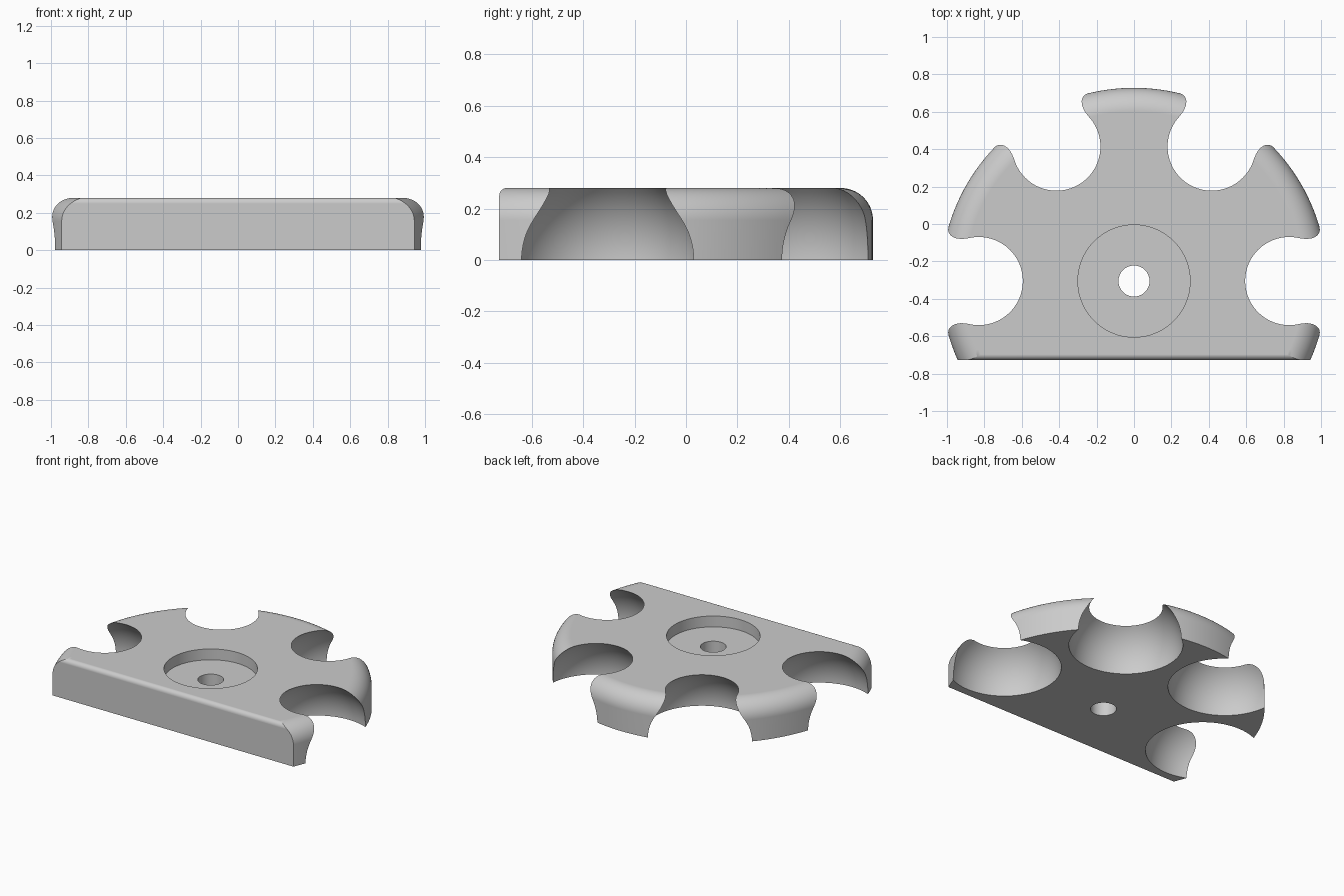
import bpy, bmesh
from math import sin, cos, pi, radians

cube = bpy.data.objects.get("Cube")
if cube:
    bpy.data.objects.remove(cube, do_unlink=True)

HUB_Y, RADIUS, HEIGHT = -0.305, 1.033, 0.28
FRONT_Y, FILLET, FRONT_FILLET = -0.727, 0.125, 0.03
BALL_RADIUS, BALL_DISTANCE = 0.366, 0.83
RECESS_DEPTH = 0.077

material = bpy.data.materials.new("light grey")
material.use_nodes = True
grey = (0.6, 0.6, 0.6, 1)
material.diffuse_color = grey
material.node_tree.nodes["Principled BSDF"].inputs["Base Color"].default_value = grey


def finish(name, bm):
    bmesh.ops.recalc_face_normals(bm, faces=bm.faces)
    mesh = bpy.data.meshes.new(name)
    bm.to_mesh(mesh)
    bm.free()
    mesh.materials.append(material)
    obj = bpy.data.objects.new(name, mesh)
    bpy.context.collection.objects.link(obj)
    return obj


def turned(name, profile, segments=160):
    """Solid of revolution about the hub from (radius, z) points."""
    bm = bmesh.new()
    rings = []
    for r, z in profile:
        angles = [2 * pi * (i + 0.5) / segments for i in range(segments)]
        rings.append([bm.verts.new((r * cos(a), HUB_Y + r * sin(a), z)) for a in angles])
    for low, high in zip(rings, rings[1:]):
        for i in range(segments):
            j = (i + 1) % segments
            bm.faces.new((low[i], low[j], high[j], high[i]))
    bm.faces.new(rings[0][::-1])
    bm.faces.new(rings[-1])
    return finish(name, bm)


def ball(name, angle):
    bm = bmesh.new()
    bmesh.ops.create_uvsphere(bm, u_segments=96, v_segments=49, radius=BALL_RADIUS)
    centre = (BALL_DISTANCE * cos(angle), HUB_Y + BALL_DISTANCE * sin(angle), 0)
    bmesh.ops.translate(bm, verts=bm.verts, vec=centre)
    return finish(name, bm)


def front_trim(name):
    """Long cutter that leaves a flat front with a softly rounded top edge."""
    profile = [(-2, -1), (FRONT_Y, -1)]
    for i in range(9):
        a = pi / 2 * i / 8
        profile.append((FRONT_Y + FRONT_FILLET * (1 - cos(a)),
                        HEIGHT - FRONT_FILLET * (1 - sin(a))))
    profile += [(FRONT_Y + FRONT_FILLET, 1), (-2, 1)]
    bm = bmesh.new()
    face = bm.faces.new([bm.verts.new((-2, y, z)) for y, z in profile])
    side = bmesh.ops.extrude_face_region(bm, geom=[face])["geom"]
    verts = [v for v in side if isinstance(v, bmesh.types.BMVert)]
    bmesh.ops.translate(bm, verts=verts, vec=(4, 0, 0))
    return finish(name, bm)


# Round body with a large fillet on its top rim
rim = [(RADIUS, 0)]
for i in range(17):
    a = pi / 2 * i / 16
    rim.append((RADIUS - FILLET * (1 - cos(a)), HEIGHT - FILLET * (1 - sin(a))))
body = turned("holder_body", rim)

# Flat front, five spherical pockets, central recess and through hole
cutters = [front_trim("front_cutter")]
cutters += [ball(f"pocket_cutter_{i}", radians(60 * i)) for i in range(4)]
cutters += [
    turned("recess_cutter", [(0.3, HEIGHT - RECESS_DEPTH), (0.3, 1)], 96),
    turned("hole_cutter", [(0.083, -1), (0.083, 1)], 64),
]

bpy.ops.object.select_all(action="DESELECT")
bpy.context.view_layer.objects.active = body
body.select_set(True)
for cutter in cutters:
    cutter.hide_render = True
    cut = body.modifiers.new(cutter.name, "BOOLEAN")
    cut.operation = "DIFFERENCE"
    cut.solver = "EXACT"
    cut.object = cutter
    bpy.ops.object.modifier_apply(modifier=cut.name)
    bpy.data.objects.remove(cutter, do_unlink=True)

# Smooth curved walls, crisp edges
bpy.ops.object.shade_smooth_by_angle(angle=radians(25))
weighted = body.modifiers.new("even_shading", "WEIGHTED_NORMAL")
weighted.keep_sharp = True
